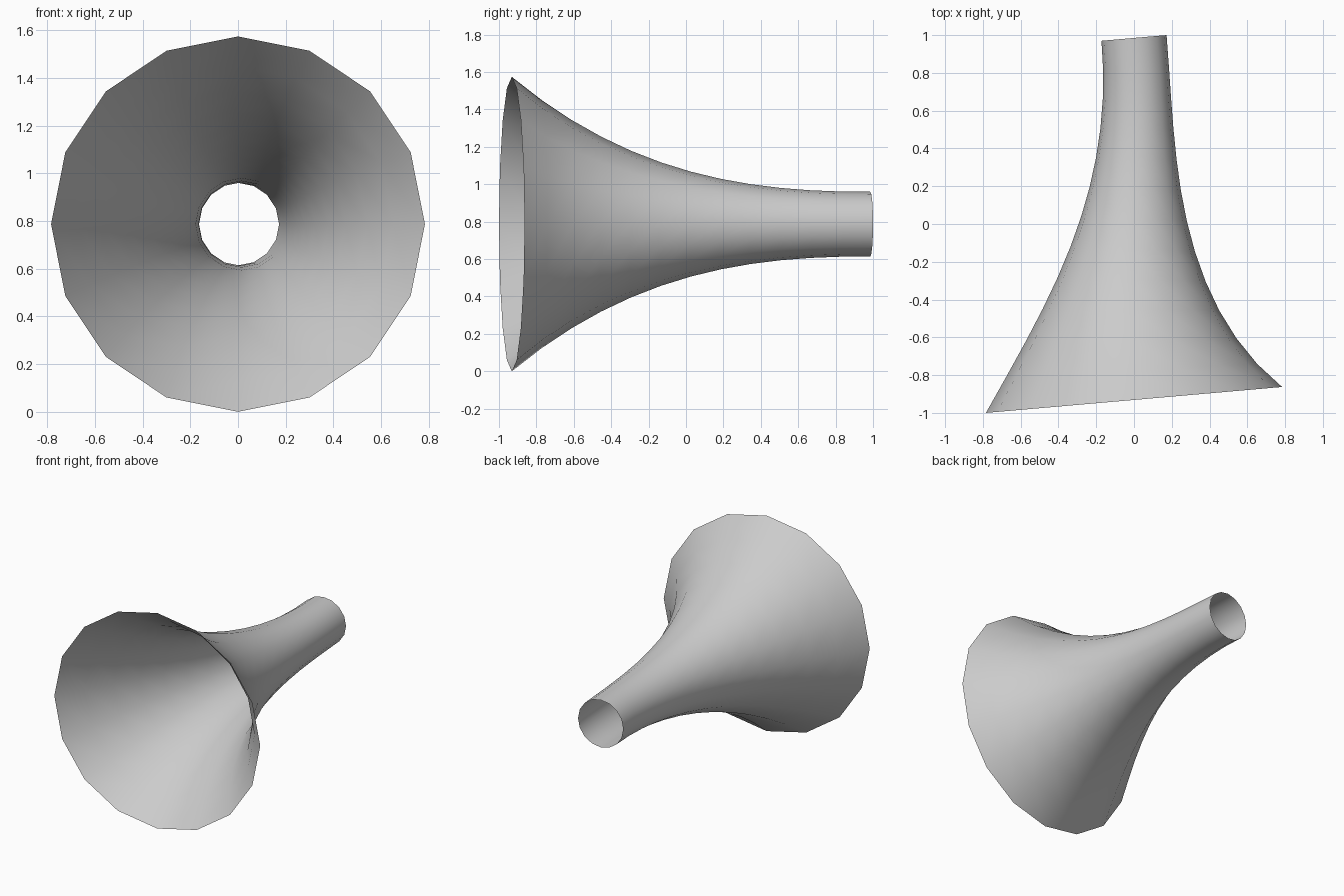
import bpy, bmesh
from math import sin, cos, pi, radians
from mathutils import Vector

if "Cube" in bpy.data.objects:
    bpy.data.objects.remove(bpy.data.objects["Cube"])

SIDES, RINGS = 16, 13
TILT = radians(5)
RADIUS = (0.787, 0.257, 0.17, 0.173)      # cubic control values for the flare
Y0, Y1 = -0.9314, 0.985                   # mouth and narrow end centres


def bezier(p, t):
    u = 1 - t
    return p[0]*u**3 + p[1]*3*u*u*t + p[2]*3*u*t*t + p[3]*t**3


# Centre line: slight S bend, both ends leaning 5 degrees
h = (Y1 - Y0) / 3
lean = Vector((-sin(TILT), cos(TILT), 0)) * h
start, end = Vector((0, Y0, 0.787)), Vector((0, Y1, 0.787))
path = (start, start + lean, end - lean, end)

# Horn: open flared tube swept along the centre line
bm = bmesh.new()
rings = []
for i in range(RINGS):
    t = i / (RINGS - 1)
    c, r = bezier(path, t), bezier(RADIUS, t)
    e = 1e-3
    tangent = (bezier(path, t + e) - bezier(path, t - e)).normalized()
    side = tangent.cross(Vector((0, 0, 1))).normalized()
    rings.append([bm.verts.new(c + side * r * cos(2*pi*k/SIDES)
                               + Vector((0, 0, r * sin(2*pi*k/SIDES))))
                  for k in range(SIDES)])
for a, b in zip(rings, rings[1:]):
    for k in range(SIDES):
        n = (k + 1) % SIDES
        bm.faces.new((a[k], b[k], b[n], a[n])).smooth = True
bmesh.ops.recalc_face_normals(bm, faces=bm.faces)

mesh = bpy.data.meshes.new("horn")
bm.to_mesh(mesh)
bm.free()
bpy.context.collection.objects.link(bpy.data.objects.new("horn", mesh))
